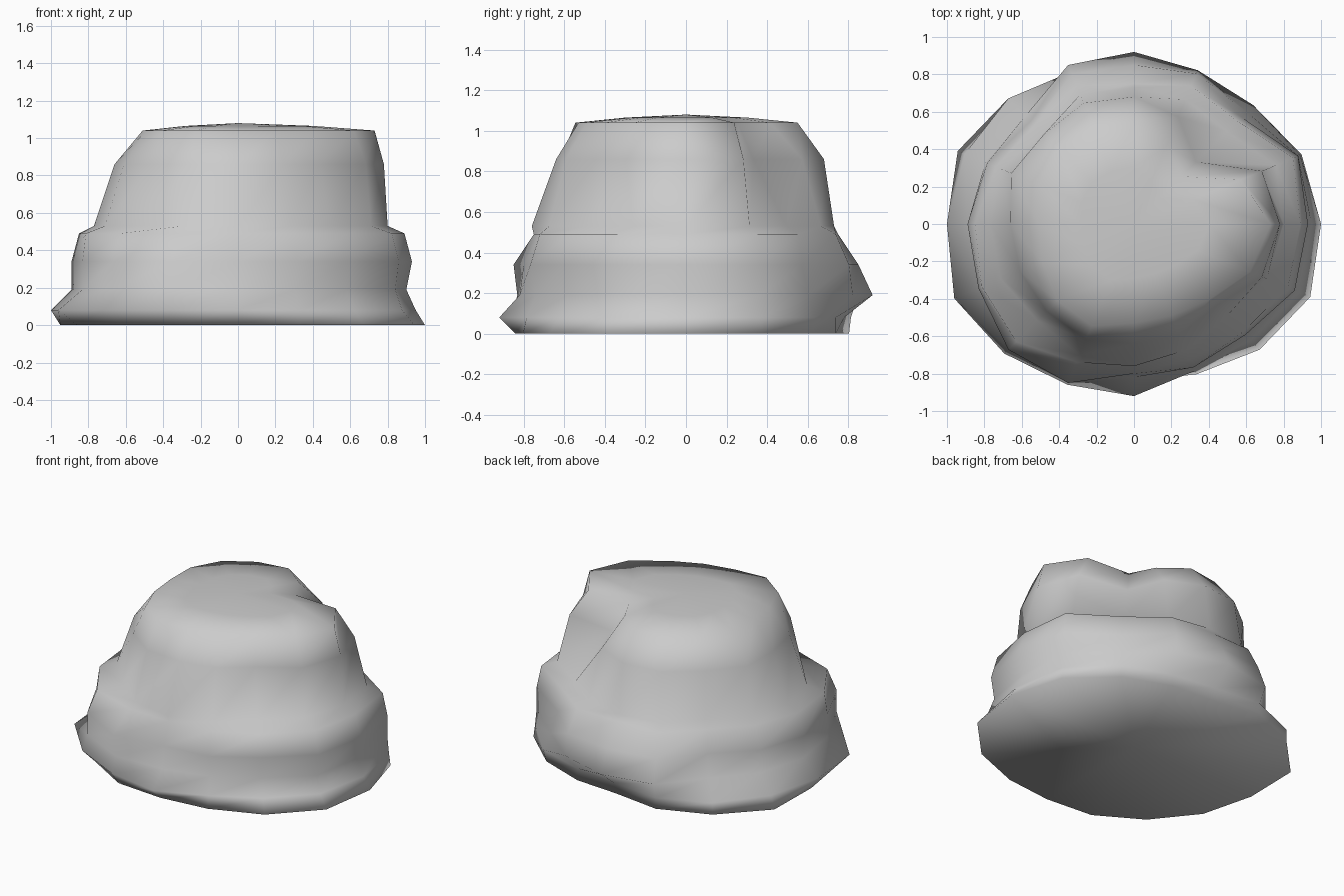
import bpy, bmesh, math

# Rock cross-sections: height, then radius every 22.5 degrees from +x towards +y
RINGS = [
    (0.00, [1.0, .97, .88, .80, .76, .87, .95, 1.02, .95, .93, .90, .88, .84, .87, .95, 1.02]),
    (0.08, [.95, .96, .90, .80, .78, .88, .95, .98, 1.0, 1.04, .98, .93, .92, .85, .88, .95]),
    (0.19, [.90, .95, .85, .89, .92, .92, .82, .86, .89, .90, .95, .90, .82, .80, .82, .91]),
    (0.34, [.93, .95, .81, .87, .85, .87, .78, .85, .89, .90, .95, .92, .80, .83, .84, .93]),
    (0.49, [.89, .92, .78, .80, .75, .80, .75, .80, .85, .88, .89, .80, .75, .78, .82, .89]),
    (0.53, [.80, .82, .70, .72, .73, .75, .69, .77, .77, .77, .73, .76, .76, .73, .70, .77]),
    (0.86, [.78, .74, .47, .62, .68, .70, .68, .71, .66, .66, .66, .67, .64, .64, .62, .74]),
    (1.04, [.73, .62, .36, .45, .55, .56, .57, .55, .51, .53, .58, .59, .53, .53, .57, .67]),
]
SIDES = 16

bm = bmesh.new()


def add_ring(z, radii):
    return [bm.verts.new((r * math.cos(math.tau * i / SIDES),
                          r * math.sin(math.tau * i / SIDES), z))
            for i, r in enumerate(radii)]


# Sides, plus an inner ring for the gently domed top
loops = [add_ring(z, radii) for z, radii in RINGS]
loops.append(add_ring(1.065, [r * 0.55 for r in RINGS[-1][1]]))
for low, high in zip(loops, loops[1:]):
    for i in range(SIDES):
        j = (i + 1) % SIDES
        bm.faces.new((low[i], low[j], high[j], high[i]))

# Top and flat base
for loop, z in ((loops[-1], 1.08), (loops[0], 0.0)):
    centre = bm.verts.new((0, 0, z))
    for i in range(SIDES):
        bm.faces.new((loop[i], loop[(i + 1) % SIDES], centre))
bmesh.ops.recalc_face_normals(bm, faces=bm.faces[:])

mesh = bpy.data.meshes.new("rock")
bm.to_mesh(mesh)
bm.free()
mesh.shade_smooth()

# Stone colour
stone = bpy.data.materials.new("grey stone")
stone.diffuse_color = (0.6, 0.6, 0.6, 1)
mesh.materials.append(stone)

rock = bpy.data.objects.new("rock", mesh)
bpy.context.collection.objects.link(rock)
